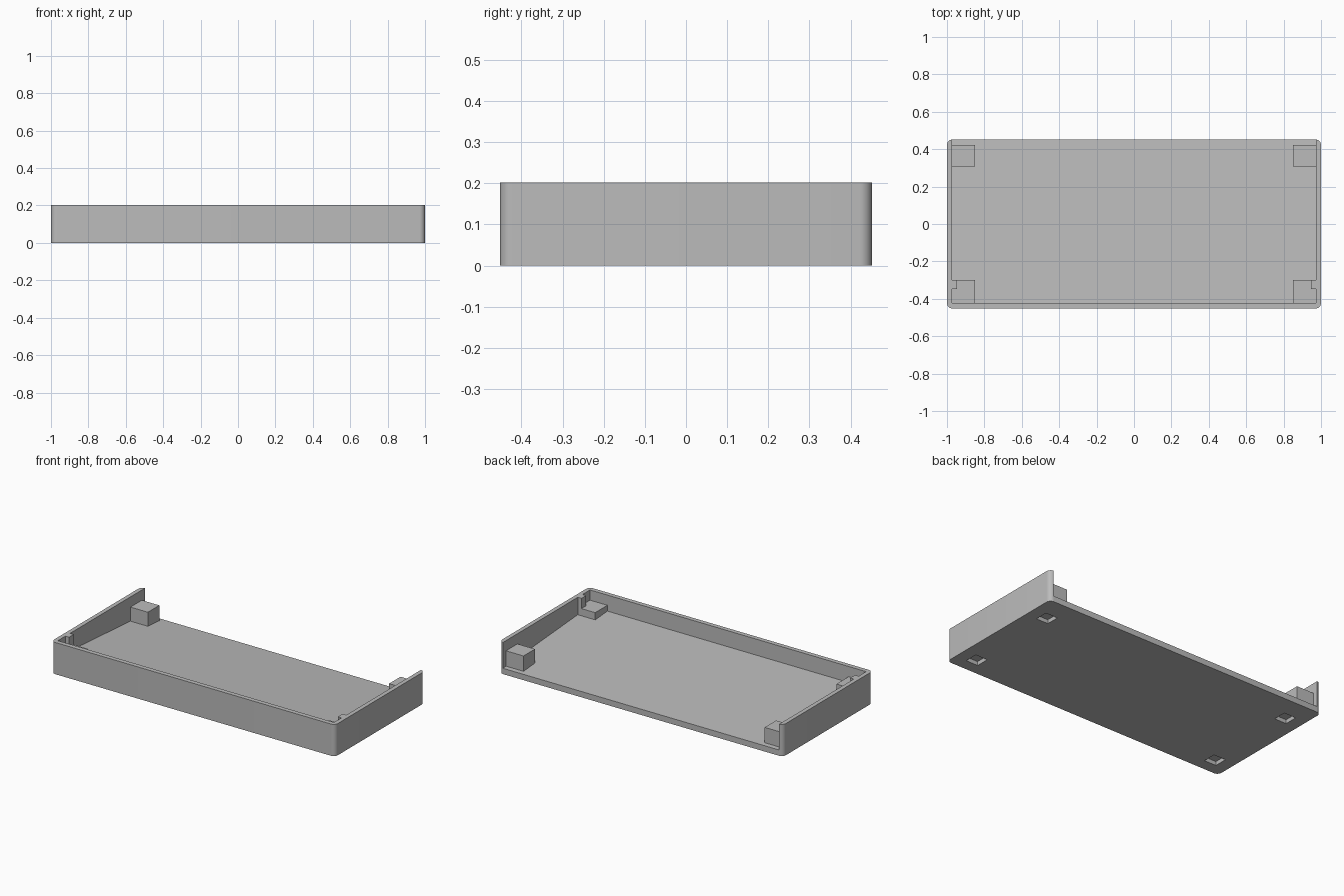
import bpy, bmesh, math

if "Cube" in bpy.data.objects:
    bpy.data.objects.remove(bpy.data.objects["Cube"])

W, D, H = 1.0, 0.452, 0.202      # half width, half depth, height
R = 0.03                         # outer corner radius
IX, IY = 0.973, 0.423            # inner faces of the walls
POST_TOP = 0.137

grey = bpy.data.materials.new("grey_plastic")
grey.diffuse_color = (0.5, 0.5, 0.5, 1)
grey.use_nodes = True
grey.node_tree.nodes["Principled BSDF"].inputs["Base Color"].default_value = grey.diffuse_color


def prism(name, points, offset):
    """Extrude a closed 3D polygon along an offset vector."""
    bm = bmesh.new()
    face = bm.faces.new([bm.verts.new(p) for p in points])
    out = bmesh.ops.extrude_face_region(bm, geom=[face])
    verts = [v for v in out["geom"] if isinstance(v, bmesh.types.BMVert)]
    bmesh.ops.translate(bm, verts=verts, vec=offset)
    bmesh.ops.recalc_face_normals(bm, faces=bm.faces)
    mesh = bpy.data.meshes.new(name)
    bm.to_mesh(mesh)
    bm.free()
    mesh.materials.append(grey)
    obj = bpy.data.objects.new(name, mesh)
    bpy.context.collection.objects.link(obj)
    return obj


def box(name, x0, x1, y0, y1, z0, z1):
    return prism(name, [(x0, y0, z0), (x1, y0, z0), (x1, y1, z0), (x0, y1, z0)],
                 (0, 0, z1 - z0))


def combine(target, other, operation):
    """Apply a boolean and remove the helper."""
    mod = target.modifiers.new("combine", "BOOLEAN")
    mod.object, mod.operation, mod.solver = other, operation, "EXACT"
    bpy.context.view_layer.objects.active = target
    bpy.ops.object.modifier_apply(modifier=mod.name)
    bpy.data.objects.remove(other)


# Rounded slab
outline = []
for i, (sx, sy) in enumerate([(1, 1), (-1, 1), (-1, -1), (1, -1)]):
    for k in range(9):
        a = math.radians(90 * i + 90 * k / 8)
        outline.append((sx * (W - R) + R * math.cos(a),
                        sy * (D - R) + R * math.sin(a), 0))
tray = prism("tray", outline, (0, 0, H))

# Cavity with a floor sloping down to the open back
slope = (0.1 - 0.037) / (IY + D)
back = D + 0.1
cavity = prism("cavity_cutter",
               [(-IX, -IY, 0.1), (-IX, back, 0.037 - slope * 0.1),
                (-IX, back, 0.4), (-IX, -IY, 0.4)], (2 * IX, 0, 0))
combine(tray, cavity, "DIFFERENCE")

for s in (-1, 1):
    def side_box(name, xa, xb, *rest):
        return box(name, min(s * xa, s * xb), max(s * xa, s * xb), *rest)

    # Square foot recesses in the underside
    for y in (-0.336, 0.282):
        combine(tray, side_box("foot_cutter", 0.838, 0.922, y - 0.042, y + 0.042,
                               -0.1, 0.025), "DIFFERENCE")
    # Corner support posts and the locating rib on the side wall
    combine(tray, side_box("back_post", 0.85, IX + 0.006, 0.307, 0.422,
                           0.033, POST_TOP), "UNION")
    combine(tray, side_box("front_post", 0.85, IX + 0.006, -IY - 0.006, -0.30,
                           0.06, POST_TOP), "UNION")
    combine(tray, side_box("locating_rib", 0.947, IX + 0.006, -0.348, -0.30,
                           0.065, H), "UNION")

# Smooth the rounded corners, keep the edges sharp
bpy.ops.object.select_all(action="DESELECT")
tray.select_set(True)
bpy.context.view_layer.objects.active = tray
bpy.ops.object.shade_smooth_by_angle(angle=math.radians(30))
